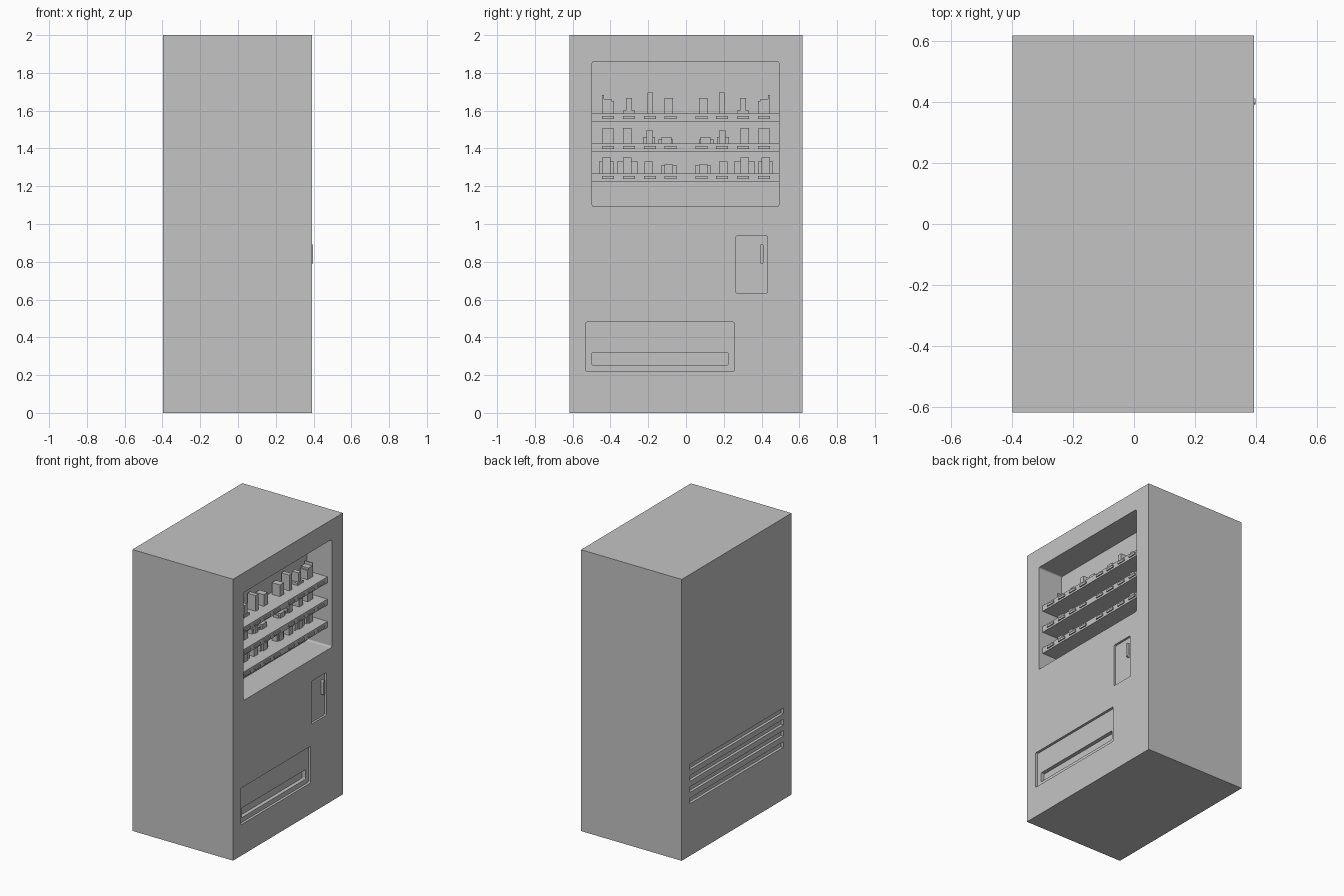
import bpy, bmesh, math

cube = bpy.data.objects.get("Cube")
if cube:
    bpy.data.objects.remove(cube, do_unlink=True)

grey = bpy.data.materials.new("plain_grey")
grey.use_nodes = True
colour = (0.55, 0.55, 0.55, 1)
grey.diffuse_color = colour
grey.node_tree.nodes["Principled BSDF"].inputs["Base Color"].default_value = colour


def prism(name, outline, x0, x1):
    """Extrude a (y, z) outline along x."""
    bm = bmesh.new()
    face = bm.faces.new([bm.verts.new((x0, y, z)) for y, z in outline])
    ext = bmesh.ops.extrude_face_region(bm, geom=[face])
    verts = [v for v in ext["geom"] if isinstance(v, bmesh.types.BMVert)]
    bmesh.ops.translate(bm, verts=verts, vec=(x1 - x0, 0, 0))
    bmesh.ops.recalc_face_normals(bm, faces=bm.faces[:])
    mesh = bpy.data.meshes.new(name)
    bm.to_mesh(mesh)
    bm.free()
    mesh.materials.append(grey)
    obj = bpy.data.objects.new(name, mesh)
    bpy.context.collection.objects.link(obj)
    return obj


def rect(y0, y1, z0, z1, r=0.0, steps=3):
    """Rectangle outline, with rounded corners if r is set."""
    if not r:
        return [(y0, z0), (y1, z0), (y1, z1), (y0, z1)]
    pts = []
    corners = [(y1 - r, z1 - r), (y0 + r, z1 - r), (y0 + r, z0 + r), (y1 - r, z0 + r)]
    for i, (cy, cz) in enumerate(corners):
        for k in range(steps + 1):
            a = math.pi / 2 * (i + k / steps)
            pts.append((cy + r * math.cos(a), cz + r * math.sin(a)))
    return pts


def cut(target, outline, x0, x1):
    cutter = prism("cutter", outline, x0, x1)
    cutter.hide_render = True
    mod = target.modifiers.new("cut", "BOOLEAN")
    mod.operation = "DIFFERENCE"
    mod.solver = "EXACT"
    mod.object = cutter
    bpy.context.view_layer.objects.active = target
    bpy.ops.object.modifier_apply(modifier=mod.name)
    bpy.data.objects.remove(cutter, do_unlink=True)


# Cabinet with window, coin door, delivery tray and rear vents cut in
BACK, FACE, OUT = -0.398, 0.393, 0.5
cabinet = prism("cabinet", rect(-0.617, 0.617, 0, 2), BACK, FACE)
cut(cabinet, rect(-0.497, 0.492, 1.093, 1.86, 0.01), 0.2, OUT)
cut(cabinet, rect(0.265, 0.43, 0.633, 0.938, 0.008), FACE - 0.015, OUT)
cut(cabinet, rect(-0.53, 0.254, 0.22, 0.48, 0.006), FACE - 0.018, OUT)
cut(cabinet, rect(-0.497, 0.222, 0.254, 0.321, 0.006), FACE - 0.045, OUT)
for i in range(4):
    z = 0.37 + 0.08 * i
    cut(cabinet, rect(-0.525, 0.525, z, z + 0.04), -OUT, BACK + 0.02)

# Coin door handle
prism("door_handle", rect(0.392, 0.411, 0.79, 0.892, 0.008), FACE - 0.016, 0.398)

# Product shapes: list of (y offset, width, height, depth) blocks
bottle = [(0.012, 0.038, 0.065, 0.06), (-0.006, 0.05, 0.078, 0.06), (-0.027, 0.01, 0.098, 0.06)]
tower = [(0, 0.062, 0.017, 0.06), (0, 0.03, 0.083, 0.05)]
thin_box = [(0, 0.03, 0.112, 0.064)]
carton = [(-0.008, 0.045, 0.083, 0.064)]
wide_can = [(0, 0.06, 0.082, 0.06)]
can = [(-0.008, 0.045, 0.082, 0.06)]
stepped = [(-0.005, 0.064, 0.033, 0.04), (-0.002, 0.036, 0.067, 0.06)]
low_pack = [(-0.025, 0.08, 0.02, 0.04), (-0.02, 0.055, 0.034, 0.06)]
crown = [(-0.008, 0.075, 0.066, 0.04), (-0.008, 0.045, 0.084, 0.06)]
wide_crown = [(-0.008, 0.106, 0.066, 0.04), (-0.008, 0.045, 0.084, 0.06)]
small_box = [(-0.008, 0.045, 0.063, 0.06)]
flat_pack = [(-0.008, 0.08, 0.045, 0.04), (-0.008, 0.045, 0.047, 0.06)]
rows = [
    (1.585, [bottle, tower, thin_box, carton]),
    (1.427, [wide_can, can, stepped, low_pack]),
    (1.268, [crown, wide_crown, small_box, flat_pack]),
]
columns = [0.413, 0.302, 0.19, 0.083]

# Shelves, price labels and products, mirrored left to right
SHELF_FRONT, ITEM_X = 0.36, 0.25
for r, (top, products) in enumerate(rows, 1):
    prism(f"shelf_{r}", rect(-0.497, 0.492, top - 0.042, top), 0.195, SHELF_FRONT)
    for c, (y, blocks) in enumerate(zip(columns, products), 1):
        for side, word in ((-1, "right"), (1, "left")):
            cy = side * y
            prism(f"label_{r}_{c}_{word}", rect(cy - 0.032, cy + 0.032, top - 0.029, top - 0.014),
                  SHELF_FRONT - 0.005, SHELF_FRONT + 0.008)
            for b, (dy, w, h, d) in enumerate(blocks, 1):
                m = cy - side * dy
                prism(f"product_{r}_{c}_{word}_{b}", rect(m - w / 2, m + w / 2, top - 0.002, top + h),
                      ITEM_X - d / 2, ITEM_X + d / 2)
